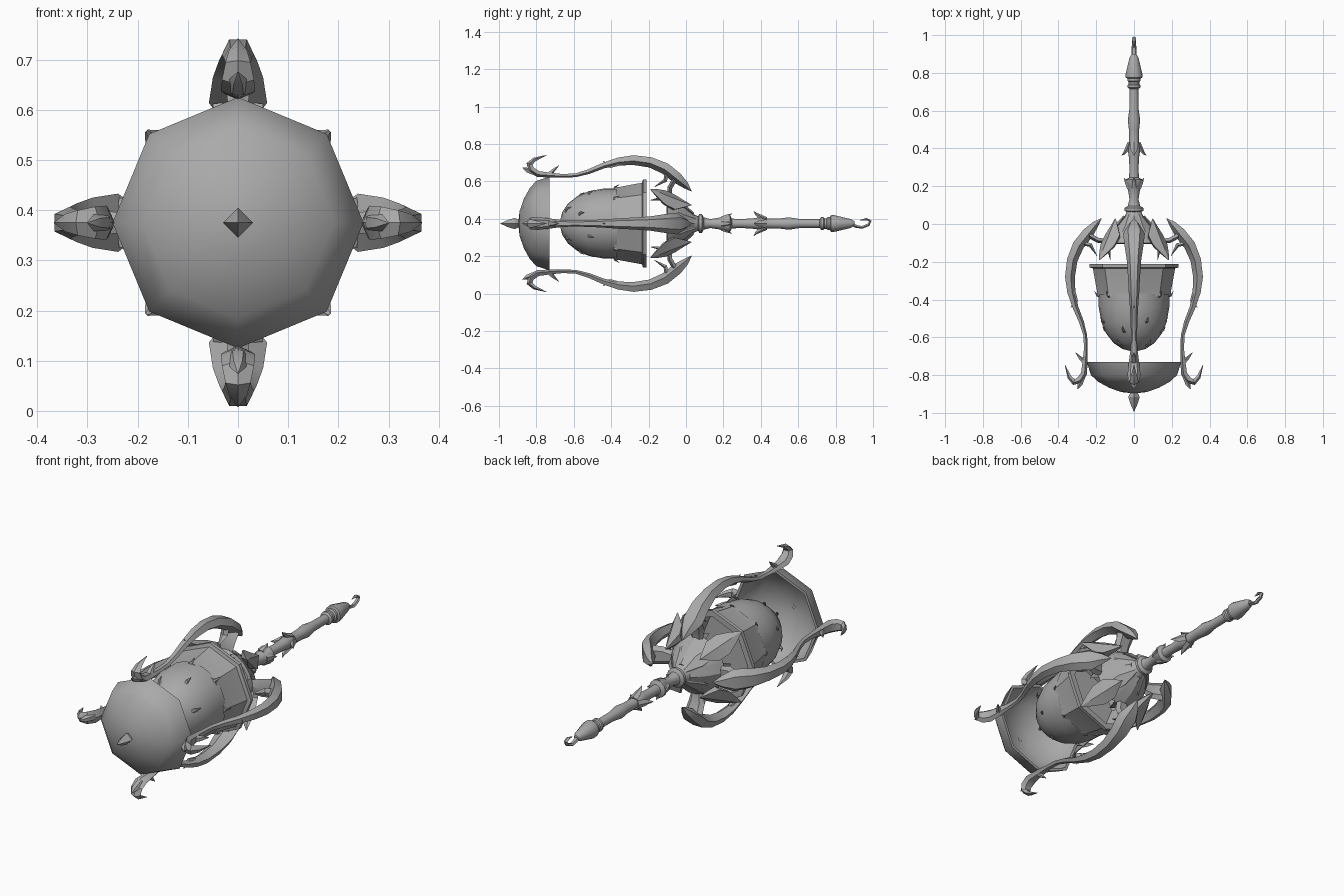
import bpy, bmesh, math

CZ = 0.375          # height of the long axis, which runs along y
metal = bpy.data.materials.new("grey metal")
metal.diffuse_color = (0.40, 0.40, 0.40, 1)
AXES = [i * math.pi / 2 for i in range(4)]
DIAGONALS = [a + math.pi / 4 for a in AXES]


def place(y, r, s, a):
    """Point at radius r, sideways offset s, turned by angle a about the axis."""
    return (r * math.sin(a) + s * math.cos(a), y, CZ + r * math.cos(a) - s * math.sin(a))


def finish(name, bm, angle):
    bmesh.ops.remove_doubles(bm, verts=bm.verts, dist=1e-5)
    bmesh.ops.recalc_face_normals(bm, faces=bm.faces)
    me = bpy.data.meshes.new(name)
    bm.to_mesh(me)
    bm.free()
    me.materials.append(metal)
    ob = bpy.data.objects.new(name, me)
    bpy.context.collection.objects.link(ob)
    bpy.ops.object.select_all(action='DESELECT')
    ob.select_set(True)
    bpy.context.view_layer.objects.active = ob
    bpy.ops.object.shade_smooth_by_angle(angle=math.radians(angle))
    return ob


def bridge(bm, rings):
    n = len(rings[0])
    for p, q in zip(rings, rings[1:]):
        for i in range(n):
            j = (i + 1) % n
            bm.faces.new((p[i], p[j], q[j], q[i]))


def lathe(name, profile, sides, angle=35):
    """Turn a (y, r) profile about the long axis."""
    bm = bmesh.new()
    rings = [[bm.verts.new(place(y, max(r, 1e-6), 0, 2 * math.pi * i / sides))
              for i in range(sides)] for y, r in profile]
    bridge(bm, rings)
    bmesh.ops.dissolve_degenerate(bm, dist=2e-6, edges=bm.edges)
    return finish(name, bm, angle)


def claws(name, paths, angles, shade=28):
    """Ridged blades along (y, r, half thickness, half width) stations."""
    bm = bmesh.new()
    for a in angles:
        for path in paths:
            rings = []
            for i, (y, r, t, w) in enumerate(path):
                p, q = path[max(i - 1, 0)], path[min(i + 1, len(path) - 1)]
                dy, dr = q[0] - p[0], q[1] - p[1]
                d = math.hypot(dy, dr)
                ny, nr = dr / d, -dy / d
                section = ((1, 0), (0.25, 1), (-0.8, 0.55), (-0.8, -0.55), (0.25, -1))
                rings.append([bm.verts.new(place(y + ny * t * u, r + nr * t * u, w * v, a))
                              for u, v in section])
            bridge(bm, rings)
            bm.faces.new(rings[0])
            bm.faces.new(rings[-1][::-1])
    return finish(name, bm, shade)


T = 0.001   # pointed end

# Octagonal front bowl, hollow, with its finial
lathe("bowl", [(-.73, .235), (-.73, .25), (-.80, .228), (-.835, .19), (-.868, .13),
               (-.89, .065), (-.897, 0)], 8, 50)
lathe("bowl_lining", [(-.73, .235), (-.79, .213), (-.825, .175), (-.855, .12),
                      (-.875, .06), (-.882, 0)], 8, 50)
lathe("finial", [(-.88, .012), (-.915, .03), (-.95, .02), (-.995, 0)], 4, 20)

# Round bell with an octagonal flared collar
lathe("bell", [(-.37, .188), (-.44, .187), (-.52, .173), (-.58, .147), (-.63, .108),
               (-.662, .06), (-.677, 0)], 24, 40)
lathe("collar", [(-.385, .16), (-.385, .195), (-.36, .195), (-.235, .218), (-.23, .236),
                 (-.212, .236), (-.212, .205), (-.36, .17), (-.385, .16)], 8, 30)
lathe("bell_floor", [(-.37, .18), (-.37, 0)], 8)

# Thorns on the bell and the collar
def thorn(y, r, size):
    return [(y - size * .7, r - .012, size * .25, size * .5),
            (y - size * .2, r + size * .5, size * .25, size * .4),
            (y + size * .9, r + size * 1.1, T, T)]

claws("collar_thorns", [thorn(-.375, .185, .022)], AXES + DIAGONALS)
claws("bell_thorns_wide", [thorn(-.51, .172, .02)], [a + .4 for a in AXES])
claws("bell_thorns_middle", [thorn(-.56, .155, .02)], [a - .35 for a in AXES])
claws("bell_thorns_narrow", [thorn(-.63, .105, .02)], DIAGONALS)

# Crown dome with a ring of petals
lathe("crown", [(.085, .03), (.04, .05), (0, .085), (-.05, .125), (-.10, .15),
                (-.105, .135), (-.05, .105), (0, .06), (.03, .0)], 16, 40)
claws("crown_petals", [
    [(.03, .14, T, T), (-.01, .145, .015, .025), (-.06, .155, .03, .055),
     (-.11, .19, .024, .055), (-.15, .225, .014, .032), (-.19, .258, T, .004)],
    [(-.05, .10, .02, .05), (-.02, .08, .02, .05), (.05, .04, .006, .012)]], DIAGONALS)
claws("crown_points", [
    [(.04, .05, .008, .015), (-.03, .10, .018, .045), (-.10, .14, .016, .045),
     (-.15, .13, .008, .02), (-.19, .125, T, T)]], AXES)

# Four long curved arms, ending in outward hooks, with spurs
arm = [(.03, .172, T, T), (.0, .205, .02, .03), (-.045, .245, .033, .058),
       (-.11, .297, .034, .050), (-.19, .330, .031, .038), (-.28, .342, .029, .032),
       (-.36, .334, .024, .028), (-.44, .312, .017, .022), (-.52, .279, .014, .018),
       (-.59, .259, .011, .016), (-.66, .256, .011, .018), (-.72, .260, .014, .026),
       (-.79, .266, .018, .034), (-.825, .288, .02, .032), (-.835, .318, .018, .025),
       (-.81, .341, .012, .018), (-.745, .366, T, T)]
arm = arm[::-1]
claws("arms", [arm,
               [(-.10, .28, .014, .025), (-.11, .23, .012, .02), (-.17, .195, T, T)],
               [(-.06, .235, .015, .05), (-.085, .19, .015, .045), (-.09, .13, .012, .03)],
               [(-.36, .32, .014, .014), (-.405, .305, .01, .01), (-.445, .335, T, T)],
               [(-.73, .262, .016, .02), (-.71, .285, .01, .014), (-.68, .31, T, T)],
               [(-.80, .265, .014, .02), (-.85, .285, .014, .016), (-.875, .30, T, T)]], AXES)

# Turned handle
lathe("handle", [(.06, .03), (.07, .05), (.085, .05), (.095, .033), (.13, .024), (.17, .030),
                 (.205, .038), (.222, .046), (.235, .046), (.245, .026), (.30, .024),
                 (.36, .028), (.40, .034), (.43, .026), (.50, .027), (.55, .033), (.61, .024),
                 (.715, .023), (.722, .034), (.735, .034), (.74, .028), (.752, .028),
                 (.758, .035), (.77, .035), (.775, .044), (.79, .045), (.88, .024),
                 (.90, .012), (.90, 0)], 12, 35)
claws("handle_thorns", [[(.43, .022, .012, .022), (.395, .036, .013, .018),
                         (.375, .05, .008, .01), (.362, .066, T, T)]], AXES)
claws("handle_collar_thorns", [[(.19, .03, .01, .02), (.22, .042, .008, .014),
                                (.245, .053, T, T)]], AXES)

# End hook, curling in the upright plane
claws("end_hook", [[(.885, 0, .012, .014), (.91, -.014, .009, .013), (.94, -.02, .008, .012),
                    (.975, -.006, .008, .011), (.985, .012, .008, .010),
                    (.965, .023, .007, .009), (.93, .018, T, T)]], [0])
